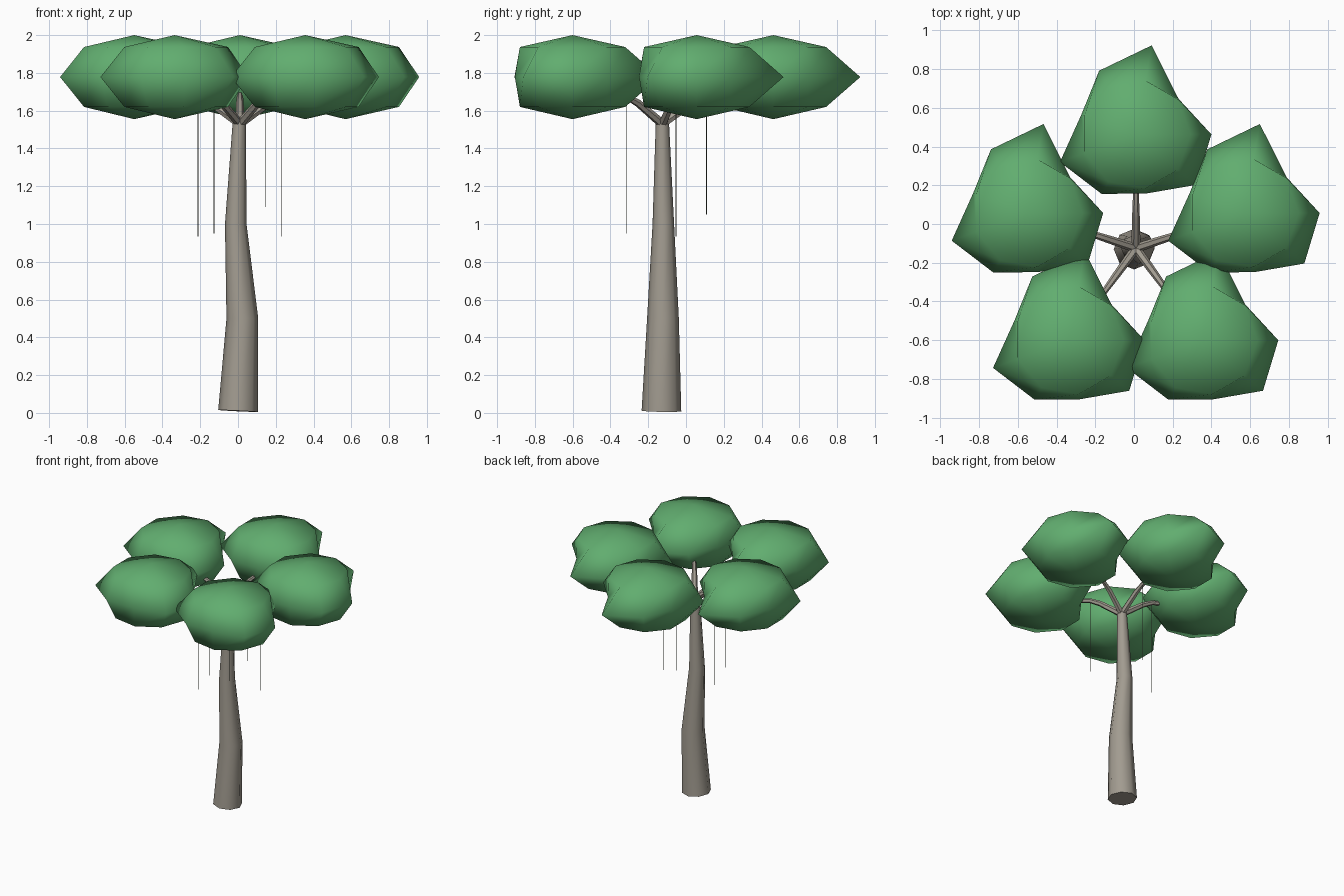
import bpy, bmesh, math
from mathutils import Vector

if "Cube" in bpy.data.objects:
    bpy.data.objects.remove(bpy.data.objects["Cube"])


def material(name, color):
    m = bpy.data.materials.new(name)
    m.diffuse_color = color
    m.use_nodes = True
    m.node_tree.nodes["Principled BSDF"].inputs["Base Color"].default_value = m.diffuse_color
    return m


BARK = material("bark", (0.36, 0.33, 0.28, 1))
LEAF = material("leaf", (0.12, 0.42, 0.16, 1))
VINE = material("vine", (0.12, 0.14, 0.10, 1))


def finish(name, bm, mat, angle):
    bmesh.ops.recalc_face_normals(bm, faces=bm.faces)
    me = bpy.data.meshes.new(name)
    bm.to_mesh(me)
    bm.free()
    ob = bpy.data.objects.new(name, me)
    bpy.context.collection.objects.link(ob)
    me.materials.append(mat)
    bpy.ops.object.select_all(action='DESELECT')
    ob.select_set(True)
    bpy.context.view_layer.objects.active = ob
    bpy.ops.object.shade_smooth_by_angle(angle=math.radians(angle))
    return ob


def tube(name, path, radii, sides, mat):
    """Capped tube whose rings stand square to the path."""
    bm = bmesh.new()
    pts = [Vector(p) for p in path]
    rings = []
    for i, p in enumerate(pts):
        d = (pts[min(i + 1, len(pts) - 1)] - pts[max(i - 1, 0)]).normalized()
        ref = Vector((0, 1, 0)) if abs(d.z) > 0.9 else Vector((0, 0, 1))
        u = ref.cross(d).normalized()
        v = d.cross(u)
        rings.append([bm.verts.new(p + radii[i] * (u * math.cos(t) + v * math.sin(t)))
                      for t in (2 * math.pi * k / sides for k in range(sides))])
    for a, b in zip(rings, rings[1:]):
        for k in range(sides):
            n = (k + 1) % sides
            bm.faces.new((a[k], a[n], b[n], b[k]))
    bm.faces.new(rings[0])
    bm.faces.new(rings[-1])
    return finish(name, bm, mat, 50)


# Equator radius of a leaf clump every 40 degrees, starting at +x
EQUATOR = [0.39, 0.287, 0.467, 0.38, 0.30, 0.418, 0.355, 0.31, 0.406]


def clump(name, x, y):
    bm = bmesh.new()
    n = len(EQUATOR)
    rings = []
    for z, radii in ((1.62, [0.283] * n), (1.778, EQUATOR), (1.937, [0.283] * n)):
        rings.append([bm.verts.new((x + r * math.cos(2 * math.pi * k / n),
                                    y + r * math.sin(2 * math.pi * k / n), z))
                      for k, r in enumerate(radii)])
    bottom = bm.verts.new((x, y, 1.555))
    top = bm.verts.new((x, y, 2.0))
    for k in range(n):
        j = (k + 1) % n
        bm.faces.new((bottom, rings[0][j], rings[0][k]))
        bm.faces.new((top, rings[2][k], rings[2][j]))
        for a, b in zip(rings, rings[1:]):
            bm.faces.new((a[k], a[j], b[j], b[k]))
    return finish(name, bm, LEAF, 80)


# Trunk with a gentle sway
tube("trunk",
     [(0, -0.13, 0.01), (0.023, -0.122, 0.5), (-0.012, -0.12, 1.0), (0.007, -0.125, 1.54)],
     [0.105, 0.084, 0.057, 0.035], 8, BARK)

# Five branches, each with a hanging vine and a leaf clump
CX, CY = 0.01, -0.125
VINE_ENDS = [0.935, 1.05, 0.935, 0.95, 1.09]
for i in range(5):
    a = math.radians(18 + 72 * i)
    c, s = math.cos(a), math.sin(a)

    def at(r, z):
        return (CX + r * c, CY + r * s, z)

    tube(f"branch_{i + 1}", [at(0, 1.53), at(0.16, 1.64), at(0.235, 1.675), at(0.36, 1.69)],
         [0.024, 0.02, 0.017, 0.012], 6, BARK)
    tube(f"vine_{i + 1}", [at(0.233, 1.67), at(0.233, VINE_ENDS[i])], [0.002, 0.002], 4, VINE)
    clump(f"leaf_clump_{i + 1}", 0.01 + 0.588 * c, -0.125 + 0.588 * s)
